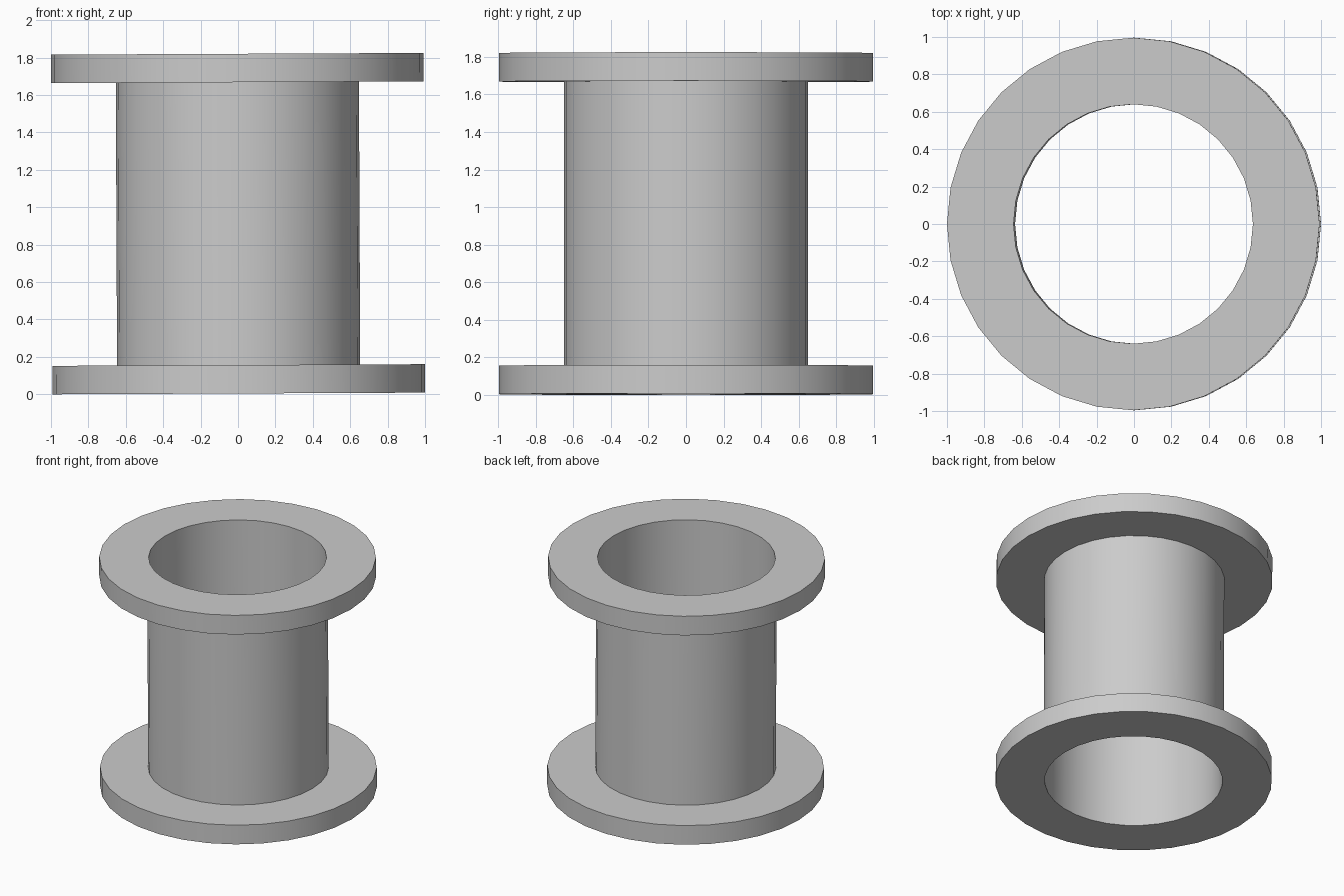
import bpy, bmesh, math
from mathutils import Matrix

cube = bpy.data.objects.get("Cube")
if cube:
    bpy.data.objects.remove(cube, do_unlink=True)

SEGMENTS = 32
BORE = 0.64          # inner radius shared by all parts
RIM = 0.996          # flange radius
TUBE = 0.65          # outer radius of the tube
HEIGHT = 1.816
FLANGE = 0.152       # flange thickness
TILT = Matrix.Rotation(-0.0045, 4, "Y")   # the spool leans very slightly
CENTRE = Matrix.Translation((0, 0, 0.912))

gray = bpy.data.materials.new("light_gray")
gray.use_nodes = True
colour = (0.6, 0.6, 0.6, 1)
gray.diffuse_color = colour
gray.node_tree.nodes["Principled BSDF"].inputs["Base Color"].default_value = colour


def ring(name, outer, low, high):
    """Lathe a rectangular section into a hollow ring."""
    bm = bmesh.new()
    section = [(BORE, low), (outer, low), (outer, high), (BORE, high)]
    verts = [bm.verts.new((r, 0, z)) for r, z in section]
    edges = [bm.edges.new((verts[i], verts[i - 1])) for i in range(4)]
    bmesh.ops.spin(bm, geom=verts + edges, cent=(0, 0, 0), axis=(0, 0, 1),
                   angle=math.tau, steps=SEGMENTS, use_merge=True)
    bmesh.ops.remove_doubles(bm, verts=bm.verts, dist=0.0001)
    bmesh.ops.recalc_face_normals(bm, faces=bm.faces)
    bm.transform(CENTRE @ TILT)
    mesh = bpy.data.meshes.new(name)
    bm.to_mesh(mesh)
    bm.free()
    mesh.materials.append(gray)
    obj = bpy.data.objects.new(name, mesh)
    bpy.context.collection.objects.link(obj)
    bpy.ops.object.select_all(action="DESELECT")
    obj.select_set(True)
    bpy.context.view_layer.objects.active = obj
    bpy.ops.object.shade_smooth_by_angle(angle=math.radians(30))


# Two flanges and the thin tube between them, measured from the middle
half = HEIGHT / 2
ring("bottom_flange", RIM, -half, FLANGE - half)
ring("tube", TUBE, FLANGE - half, half - FLANGE)
ring("top_flange", RIM, half - FLANGE, half)
